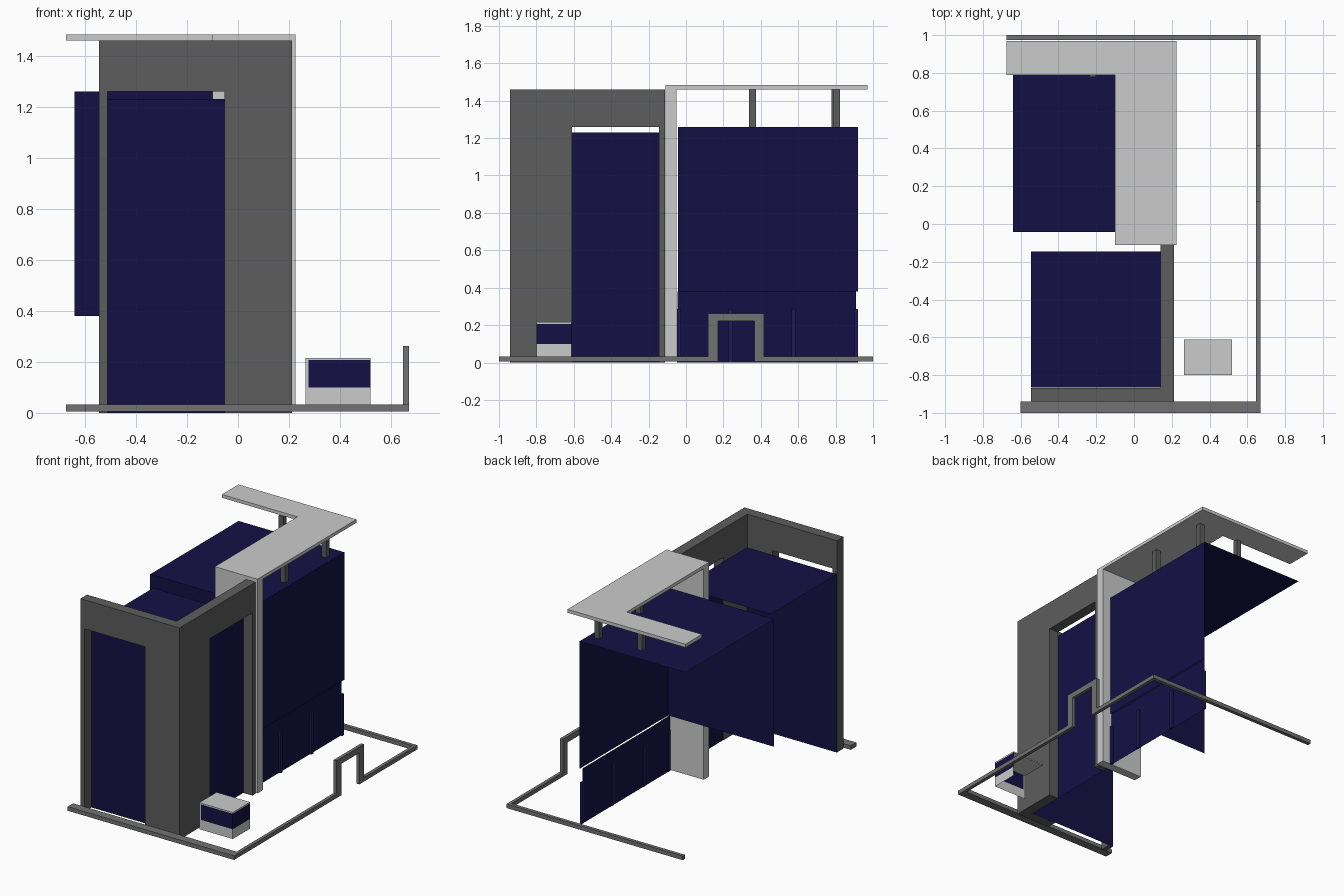
import bpy
import bmesh

if "Cube" in bpy.data.objects:
    bpy.data.objects.remove(bpy.data.objects["Cube"])


def material(name, rgb):
    m = bpy.data.materials.new(name)
    m.diffuse_color = (*rgb, 1)
    m.use_nodes = True
    m.node_tree.nodes["Principled BSDF"].inputs["Base Color"].default_value = m.diffuse_color
    return m


GLASS = material("blue_glass", (0.008, 0.005, 0.06))
MULLION = material("mullion_blue", (0.016, 0.01, 0.1))
FRAME = material("dark_grey", (0.11, 0.11, 0.11))
STRIP = material("mid_grey", (0.17, 0.17, 0.17))
LIGHT = material("light_grey", (0.6, 0.6, 0.6))


def finish(name, bm, mat):
    bmesh.ops.recalc_face_normals(bm, faces=bm.faces)
    me = bpy.data.meshes.new(name)
    bm.to_mesh(me)
    bm.free()
    ob = bpy.data.objects.new(name, me)
    ob.data.materials.append(mat)
    bpy.context.collection.objects.link(ob)
    return ob


def prism(name, profile, axis, lo, hi, mat):
    """Extrude a 2D profile (remaining axes in xyz order) from lo to hi along an axis."""
    bm = bmesh.new()
    verts = []
    for p in profile:
        co = list(p)
        co.insert(axis, lo)
        verts.append(bm.verts.new(co))
    face = bm.faces.new(verts)
    ext = bmesh.ops.extrude_face_region(bm, geom=[face])
    shift = [0, 0, 0]
    shift[axis] = hi - lo
    bmesh.ops.translate(bm, vec=shift,
                        verts=[g for g in ext["geom"] if isinstance(g, bmesh.types.BMVert)])
    return finish(name, bm, mat)


def box(name, x, y, z, mat):
    return prism(name, [(x[0], y[0]), (x[1], y[0]), (x[1], y[1]), (x[0], y[1])], 2, *z, mat)


def shell(name, x, y, z, mat, sides):
    """Open sheet box keeping only the named sides."""
    (a, b), (c, d), (e, f) = x, y, z
    quads = {
        "front": [(a, c, e), (b, c, e), (b, c, f), (a, c, f)],
        "right": [(b, c, e), (b, d, e), (b, d, f), (b, c, f)],
        "top": [(a, c, f), (b, c, f), (b, d, f), (a, d, f)],
    }
    bm = bmesh.new()
    for s in sides:
        bm.faces.new([bm.verts.new(p) for p in quads[s]])
    bmesh.ops.remove_doubles(bm, verts=bm.verts, dist=1e-5)
    return finish(name, bm, mat)


# Boundary kerb with a gate arch stepping up on the right
box("front_kerb", (-0.60, 0.67), (-1.0, -0.94), (0.005, 0.033), STRIP)
box("back_kerb", (-0.675, 0.67), (0.975, 1.0), (0.005, 0.033), STRIP)
prism("gate_kerb",
      [(-0.94, 0.005), (0.17, 0.005), (0.17, 0.222), (0.365, 0.222), (0.365, 0.005),
       (0.975, 0.005), (0.975, 0.033), (0.417, 0.033), (0.417, 0.262), (0.118, 0.262),
       (0.118, 0.033), (-0.94, 0.033)], 0, 0.647, 0.67, STRIP)

# Portal frame around the front tower
prism("tower_front_frame",
      [(-0.545, 0), (-0.512, 0), (-0.512, 1.26), (-0.052, 1.26), (-0.052, 0),
       (0.212, 0), (0.212, 1.46), (-0.545, 1.46)], 1, -0.94, -0.868, FRAME)
prism("tower_side_frame",
      [(-0.868, 0), (-0.61, 0), (-0.61, 1.26), (-0.145, 1.26), (-0.145, 0),
       (-0.112, 0), (-0.112, 1.46), (-0.868, 1.46)], 0, 0.14, 0.212, FRAME)

# Glass sheets of the two volumes, open at the back and left
shell("tower_glass", (-0.545, 0.142), (-0.866, -0.145), (0, 1.23), GLASS,
      ("front", "right", "top"))
shell("rear_glass", (-0.64, 0.167), (-0.043, 0.92), (0.38, 1.26), GLASS,
      ("front", "right", "top"))
shell("rear_lower_wall", (0, 0.155), (-0.045, 0.908), (0, 0.38), GLASS, ("right",))
for i, y in enumerate((-0.037, 0.237, 0.575, 0.908)):
    box(f"mullion_{i + 1}", (0.152, 0.167), (y - 0.011, y + 0.011), (0, 0.285), MULLION)

# Light slab rising into an L-shaped canopy on posts
box("canopy_wall", (-0.10, 0.225), (-0.11, -0.05), (0.005, 1.46), LIGHT)
prism("canopy_roof",
      [(-0.10, -0.11), (0.225, -0.11), (0.225, 0.97), (-0.675, 0.97), (-0.675, 0.79),
       (-0.10, 0.79)], 2, 1.46, 1.483, LIGHT)
for i, (x, y) in enumerate(((0.105, 0.355), (0.105, 0.805), (-0.218, 0.797))):
    box(f"canopy_post_{i + 1}", (x - 0.018, x + 0.018), (y - 0.018, y + 0.018),
        (1.26, 1.46), FRAME)

# Small kiosk: light base, glass band, thin cap
shell("kiosk_base", (0.265, 0.52), (-0.80, -0.612), (0.033, 0.10), LIGHT, ("front", "right"))
shell("kiosk_glass", (0.277, 0.52), (-0.80, -0.612), (0.10, 0.207), GLASS, ("front", "right"))
shell("kiosk_corner", (0.265, 0.277), (-0.80, -0.612), (0.10, 0.207), LIGHT, ("front",))
box("kiosk_cap", (0.265, 0.52), (-0.80, -0.612), (0.207, 0.216), LIGHT)
